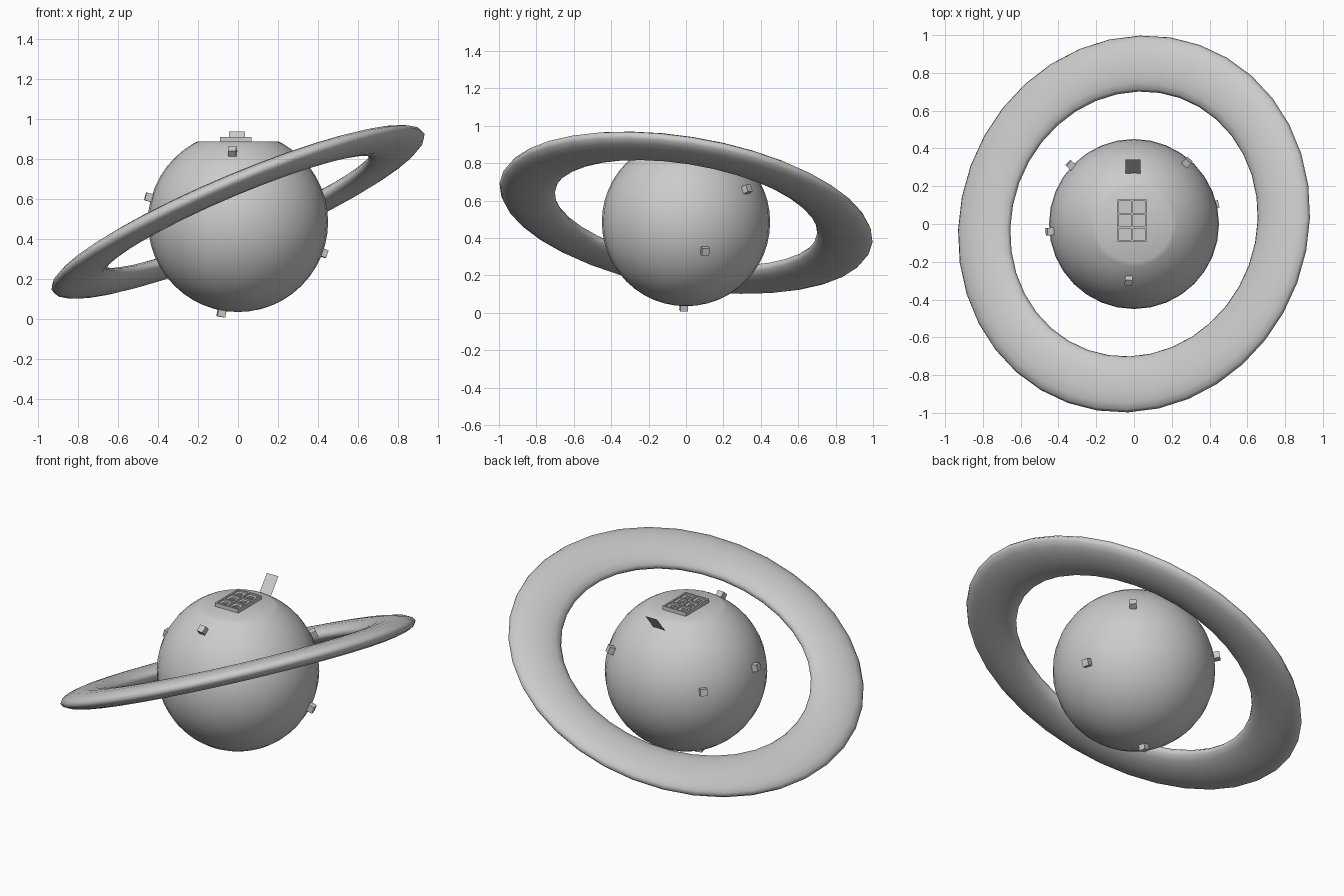
import bpy, bmesh
from math import cos, sin, pi
from mathutils import Vector, Matrix

if "Cube" in bpy.data.objects:
    bpy.data.objects.remove(bpy.data.objects["Cube"])

CENTRE = Vector((0, 0, 0.485))
R = 0.45


def finish(name, bm, smooth=False):
    bmesh.ops.recalc_face_normals(bm, faces=bm.faces)
    me = bpy.data.meshes.new(name)
    bm.to_mesh(me)
    bm.free()
    for p in me.polygons:
        p.use_smooth = smooth
    ob = bpy.data.objects.new(name, me)
    bpy.context.collection.objects.link(ob)
    return ob


def add_box(bm, centre, size):
    m = Matrix.Translation(centre) @ Matrix.Diagonal((*size, 1))
    bmesh.ops.create_cube(bm, size=1, matrix=m)


# planet body with a flattened top
bm = bmesh.new()
bmesh.ops.create_uvsphere(bm, u_segments=32, v_segments=24, radius=R,
                          matrix=Matrix.Translation(CENTRE))
cut = bmesh.ops.bisect_plane(bm, geom=bm.verts[:] + bm.edges[:] + bm.faces[:],
                             plane_co=(0, 0, 0.886), plane_no=(0, 0, 1), clear_outer=True)
rim = [e for e in cut['geom_cut'] if isinstance(e, bmesh.types.BMEdge)]
bmesh.ops.contextual_create(bm, geom=rim)
finish("planet_body", bm, True)

# tilted ring: an elliptical section swept round a circle
bm = bmesh.new()
SEG, SIDES = 36, 16
normal = Vector((-0.424, 0.171, 1)).normalized()
tilt = Matrix.Translation((0, 0, 0.535)) @ Vector((0, 0, 1)).rotation_difference(normal).to_matrix().to_4x4()
loops = []
for i in range(SEG):
    a = 2 * pi * i / SEG
    loop = []
    for j in range(SIDES):
        b = 2 * pi * j / SIDES
        r = 0.86 + 0.15 * cos(b)
        loop.append(bm.verts.new(tilt @ Vector((r * cos(a), r * sin(a), 0.05 * sin(b)))))
    loops.append(loop)
for i in range(SEG):
    p, q = loops[i], loops[(i + 1) % SEG]
    for j in range(SIDES):
        k = (j + 1) % SIDES
        bm.faces.new((p[j], q[j], q[k], p[k]))
finish("ring", bm, True)

# window panel on the flat top: base, frame bars, small raised details
bm = bmesh.new()
px, py = -0.011, 0.018
add_box(bm, (px, py, 0.894), (0.156, 0.222, 0.014))
for x in (-0.074, 0, 0.074):
    add_box(bm, (px + x, py, 0.903), (0.009, 0.222, 0.014))
for y in (-0.107, -0.036, 0.036, 0.107):
    add_box(bm, (px, py + y, 0.903), (0.156, 0.009, 0.014))
finish("window_frame", bm)

bm = bmesh.new()
for x in (-0.037, 0.037):
    for y in (-0.0715, 0, 0.0715):
        add_box(bm, (px + x, py + y + 0.005, 0.9025), (0.026, 0.012, 0.005))
        add_box(bm, (px + x, py + y - 0.010, 0.9025), (0.034, 0.008, 0.005))
finish("window_details", bm)

# thin slanted tab behind the panel
bm = bmesh.new()
bm.faces.new([bm.verts.new(c) for c in ((-0.044, 0.265, 0.84), (0.034, 0.265, 0.84),
                                        (0.034, 0.342, 0.937), (-0.044, 0.342, 0.937))])
finish("slanted_tab", bm)

# small cubes standing on the surface
spots = [(-0.028, -0.30, 0.352), (-0.445, -0.04, 0.123), (0.44, 0.105, -0.16),
         (-0.083, -0.013, -0.458), (0.28, 0.325, 0.175), (-0.33, 0.307, 0.075)]
for n, s in enumerate(spots):
    d = Vector(s).normalized()
    bm = bmesh.new()
    m = Matrix.Translation(CENTRE + d * 0.462) @ d.to_track_quat('Z', 'Y').to_matrix().to_4x4()
    bmesh.ops.create_cube(bm, size=0.04, matrix=m)
    finish(f"surface_cube_{n + 1}", bm)
